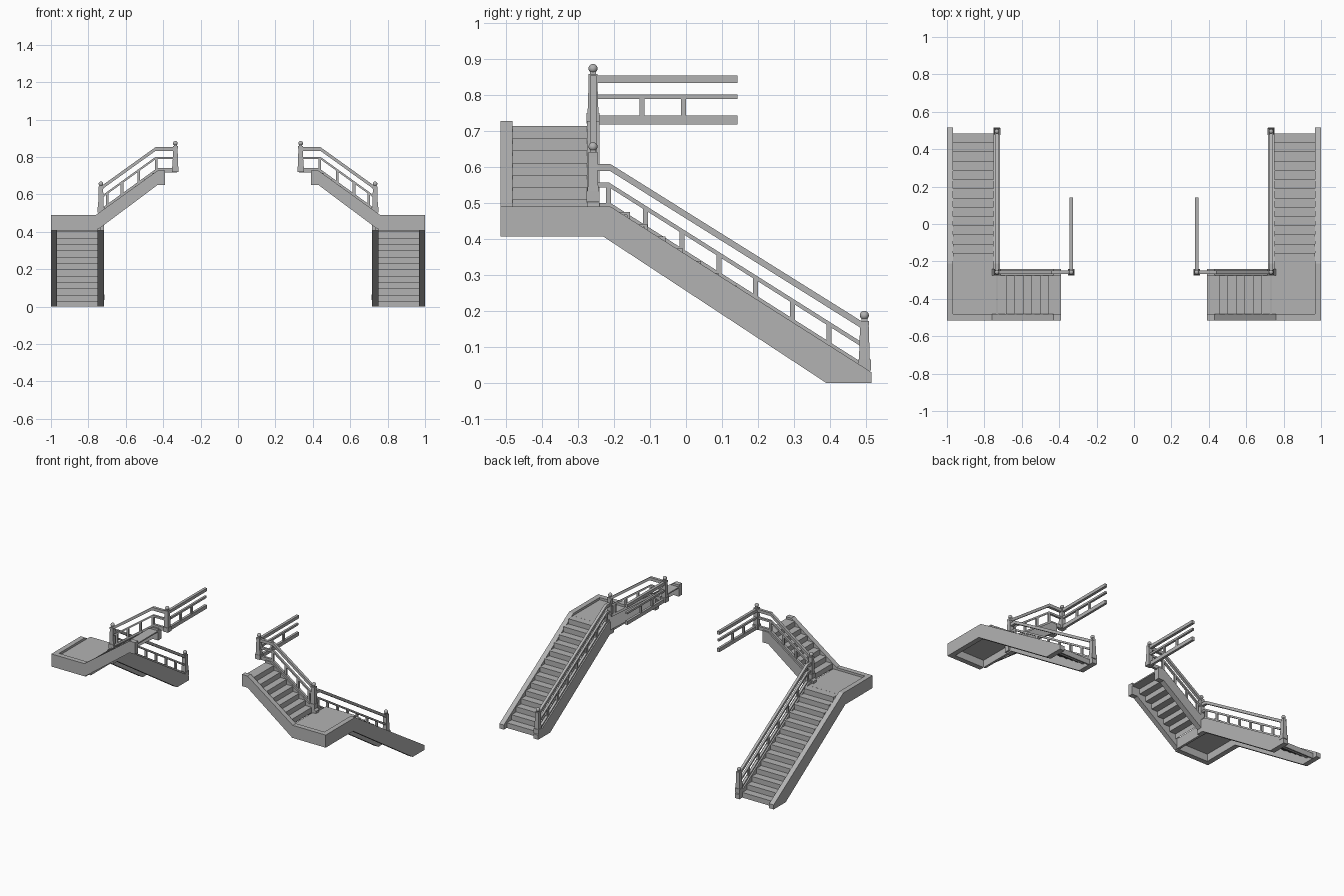
import bpy, bmesh
from mathutils import Matrix, Vector

cube = bpy.data.objects.get("Cube")
if cube:
    bpy.data.objects.remove(cube)

grey = bpy.data.materials.new("plain_grey")
grey.use_nodes = True
grey.diffuse_color = (0.45, 0.45, 0.45, 1)
grey.node_tree.nodes["Principled BSDF"].inputs["Base Color"].default_value = (0.45, 0.45, 0.45, 1)


def finish(name, bm):
    """Make an object from the bmesh and mirror it to the other side."""
    bmesh.ops.recalc_face_normals(bm, faces=bm.faces)
    mesh = bpy.data.meshes.new(name)
    bm.to_mesh(mesh)
    bm.free()
    mesh.materials.append(grey)
    obj = bpy.data.objects.new(name, mesh)
    bpy.context.collection.objects.link(obj)
    mod = obj.modifiers.new("both_sides", "MIRROR")
    mod.use_mirror_merge = False
    return obj


def add_prism(bm, profile, axis, a, b):
    """Extrude a (horizontal, z) profile along x or y from a to b."""
    def place(h, z, d):
        return (d, h, z) if axis == "x" else (h, d, z)
    face = bm.faces.new([bm.verts.new(place(h, z, a)) for h, z in profile])
    out = bmesh.ops.extrude_face_region(bm, geom=[face])
    verts = [v for v in out["geom"] if isinstance(v, bmesh.types.BMVert)]
    bmesh.ops.translate(bm, verts=verts, vec=Vector(place(0, 0, b - a)))


def prism(name, profile, axis, a, b):
    bm = bmesh.new()
    add_prism(bm, profile, axis, a, b)
    return finish(name, bm)


def box(name, x, y, z):
    return prism(name, [(y[0], z[0]), (y[1], z[0]), (y[1], z[1]), (y[0], z[1])], "x", *x)


def band(path, thick):
    """Profile of a rail whose top edge follows the path."""
    return path + [(h, z - thick) for h, z in reversed(path)]


def height(path, h):
    """Height of a path at a horizontal position."""
    pts = sorted(path)
    for (h0, z0), (h1, z1) in zip(pts, pts[1:]):
        if h0 <= h <= h1:
            return z0 + (z1 - z0) * (h - h0) / (h1 - h0)
    return pts[0][1] if h < pts[0][0] else pts[-1][1]


def steps(name, start, z, run, rise, count, end, axis, a, b):
    """Stepped shell of treads and risers, climbing towards smaller h."""
    top = [(start, z)]
    for i in range(count):
        h = start - i * run
        last = end if i == count - 1 else h - run
        top += [(h, z + (i + 1) * rise), (last, z + (i + 1) * rise)]
    t = 0.008
    under = [(h - t, max(k - t, 0)) for h, k in top]
    under[-1] = (end, under[-1][1])
    prism(name, top + under[::-1], axis, a, b)


def railing(prefix, axis, centre, hand, mid, low, low_thick, balusters):
    """Three rails and the uprights between the lower two."""
    for part, path, thick, w in (("handrail", hand, 0.02, 0.009),
                                 ("middle_rail", mid, 0.013, 0.007),
                                 ("bottom_rail", low, low_thick, 0.008)):
        prism(f"{prefix}_{part}", band(path, thick), axis, centre - w, centre + w)
    bm = bmesh.new()
    for h in balusters:
        l, r = h - 0.007, h + 0.007
        add_prism(bm, [(l, height(low, l) - 0.004), (r, height(low, r) - 0.004),
                       (r, height(mid, r) - 0.004), (l, height(mid, l) - 0.004)],
                  axis, centre - 0.006, centre + 0.006)
    finish(f"{prefix}_balusters", bm)


def post(name, x, y, z):
    """Square newel post with a base block, tapered shaft, cap and ball."""
    bm = bmesh.new()
    for z0, z1, w0, w1 in ((0, 0.03, 0.018, 0.018), (0.03, 0.125, 0.015, 0.012),
                           (0.125, 0.138, 0.013, 0.013), (0.138, 0.144, 0.008, 0.008)):
        m = Matrix.Translation((x, y, z + (z0 + z1) / 2))
        made = bmesh.ops.create_cube(bm, size=1, matrix=m)["verts"]
        for v in made:
            up = v.co.z > z + (z0 + z1) / 2
            w = w1 if up else w0
            v.co = (x + (w if v.co.x > x else -w), y + (w if v.co.y > y else -w),
                    z + (z1 if up else z0))
    finish(name, bm)
    ball = bmesh.new()
    bmesh.ops.create_uvsphere(ball, u_segments=16, v_segments=10, radius=0.0125,
                              matrix=Matrix.Translation((x, y, z + 0.153)))
    for f in ball.faces:
        f.smooth = True
    finish(name + "_ball", ball)


# Lower flight: stringers and steps
slope = [(-0.21, 0.49), (0.515, 0.03), (0.515, 0), (0.39, 0), (-0.23, 0.407)]
prism("outer_stringer", [(-0.515, 0.407), (-0.515, 0.49)] + slope, "x", 0.967, 1.0)
prism("inner_stringer", [(-0.275, 0.407), (-0.275, 0.49)] + slope, "x", 0.717, 0.75)
steps("lower_steps", 0.485, 0, 0.0493, 0.0339, 14, -0.21, "x", 0.75, 0.967)

# Landing
box("landing_floor", (0.735, 0.967), (-0.482, -0.205), (0.455, 0.475))
box("landing_front_board", (0.75, 0.967), (-0.515, -0.482), (0.407, 0.49))
box("landing_side_board", (0.735, 0.75), (-0.482, -0.275), (0.407, 0.475))

# Upper flight: stringers and steps
upper = [(0.76, 0.49), (0.43, 0.727), (0.39, 0.727), (0.39, 0.65),
         (0.43, 0.65), (0.745, 0.415), (0.76, 0.415)]
prism("upper_front_stringer", upper, "y", -0.515, -0.482)
prism("upper_back_stringer", upper, "y", -0.275, -0.24)
steps("upper_steps", 0.73, 0.475, 0.0457, 0.034, 7, 0.39, "y", -0.482, -0.275)

# Posts
post("bottom_post", 0.733, 0.495, 0.035)
post("middle_post", 0.733, -0.258, 0.503)
post("top_post", 0.335, -0.258, 0.72)

# Railing of the lower flight
railing("lower", "x", 0.733,
        [(-0.25, 0.608), (-0.21, 0.608), (0.49, 0.17)],
        [(-0.25, 0.556), (-0.213, 0.556), (0.49, 0.112)],
        [(-0.25, 0.5), (-0.21, 0.5), (0.49, 0.056)], 0.014,
        [-0.215 + 0.102 * i for i in range(7)])

# Railing of the upper flight
railing("upper", "y", -0.258,
        [(0.335, 0.853), (0.44, 0.853), (0.73, 0.645)],
        [(0.335, 0.801), (0.44, 0.801), (0.73, 0.592)],
        [(0.335, 0.742), (0.43, 0.742), (0.73, 0.525)], 0.024,
        [0.437, 0.53, 0.62, 0.7])

# Railing of the gallery
railing("gallery", "x", 0.335,
        [(-0.25, 0.853), (0.143, 0.853)],
        [(-0.25, 0.801), (0.143, 0.801)],
        [(-0.25, 0.742), (0.143, 0.742)], 0.024,
        [-0.122, -0.007])
